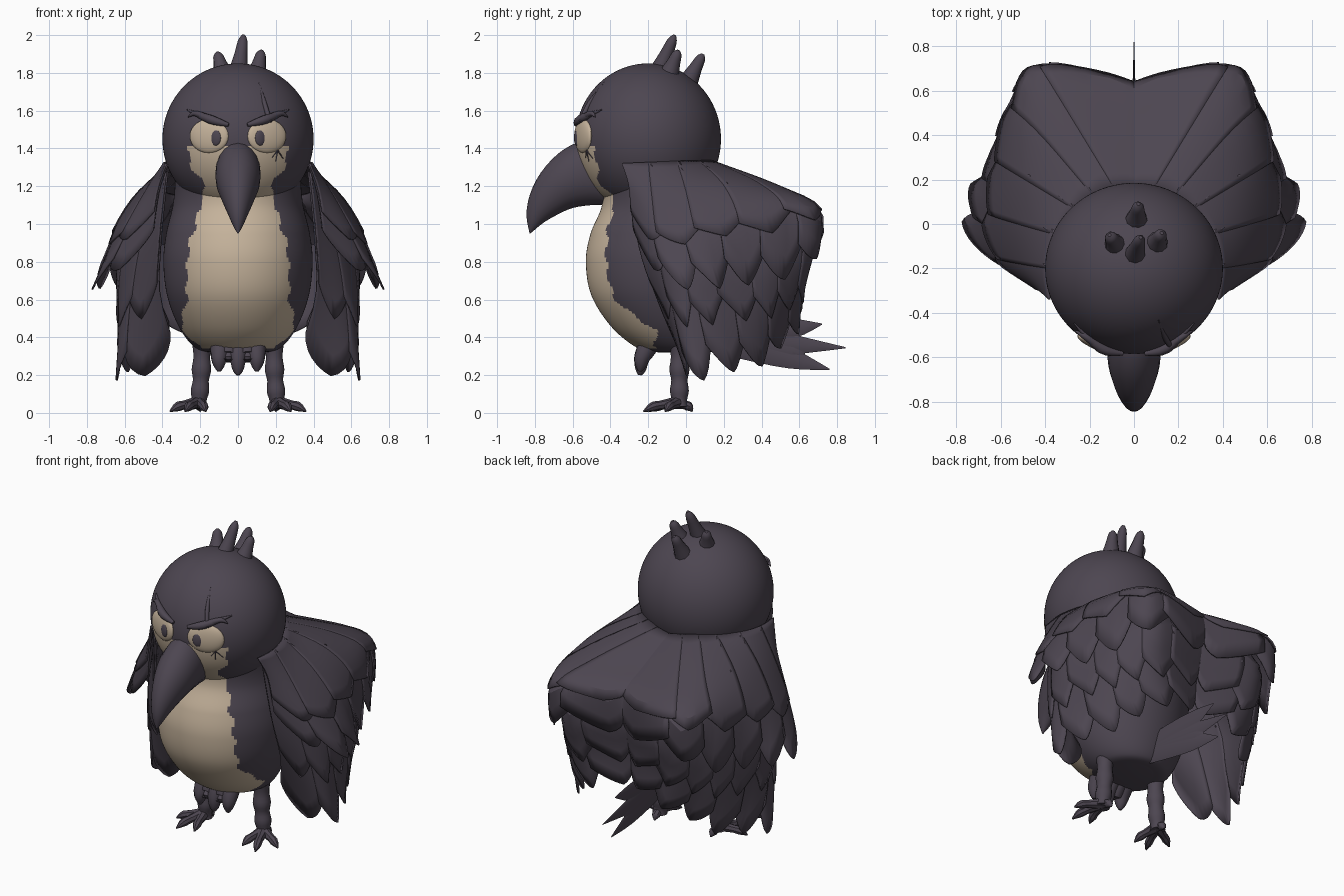
import bpy, bmesh, math, random
from mathutils import Vector, Matrix

random.seed(4)
if "Cube" in bpy.data.objects:
    bpy.data.objects.remove(bpy.data.objects["Cube"])


def material(name, rgb):
    m = bpy.data.materials.new(name)
    m.use_nodes = True
    m.diffuse_color = (*rgb, 1)
    bsdf = m.node_tree.nodes["Principled BSDF"]
    bsdf.inputs["Base Color"].default_value = (*rgb, 1)
    bsdf.inputs["Roughness"].default_value = 0.9
    return m


DARK = material("dark plumage", (0.074, 0.061, 0.082))
TAN = material("tan belly", (0.56, 0.45, 0.33))


def curve(keys, t):
    """Smooth interpolation through evenly spaced keys, t in 0..1."""
    f = min(max(t, 0), 1) * (len(keys) - 1)
    i = min(int(f), len(keys) - 2)
    f -= i
    p = [Vector(keys[min(max(i + k, 0), len(keys) - 1)]) for k in (-1, 0, 1, 2)]
    return (p[1] * 2 + (p[2] - p[0]) * f + (p[0] * 2 - p[1] * 5 + p[2] * 4 - p[3]) * f * f
            + (p[1] * 3 - p[0] - p[2] * 3 + p[3]) * f ** 3) / 2


def finish(name, bm, mats=(DARK,), rule=None, mirror=False, thick=0, angle=40):
    if not thick:
        bmesh.ops.recalc_face_normals(bm, faces=bm.faces[:])
    if rule:
        for f in bm.faces:
            f.material_index = int(rule(f.calc_center_median()))
    me = bpy.data.meshes.new(name)
    bm.to_mesh(me)
    bm.free()
    for m in mats:
        me.materials.append(m)
    ob = bpy.data.objects.new(name, me)
    bpy.context.collection.objects.link(ob)
    if thick:
        mod = ob.modifiers.new("thickness", "SOLIDIFY")
        mod.thickness, mod.offset = thick, 0
    if mirror:
        ob.modifiers.new("mirror", "MIRROR").use_clip = False
    bpy.ops.object.select_all(action="DESELECT")
    ob.select_set(True)
    bpy.context.view_layer.objects.active = ob
    bpy.ops.object.shade_smooth_by_angle(angle=math.radians(angle))


def loft(bm, rings):
    """Skin closed rings of points and cap both ends."""
    vs = [[bm.verts.new(p) for p in r] for r in rings]
    n = len(vs[0])
    for a, b in zip(vs, vs[1:]):
        for j in range(n):
            bm.faces.new((a[j], a[(j + 1) % n], b[(j + 1) % n], b[j]))
    bm.faces.new(vs[0])
    bm.faces.new(vs[-1])


def tube(bm, pts, radii, sides=10, steps=8, flat=1):
    """Tapered tube through points; flat squashes it across x."""
    rings = []
    main = Vector(pts[-1]) - Vector(pts[0])
    for s in range(steps + 1):
        t = s / steps
        c, r = curve(pts, t), max(curve([(a, 0) for a in radii], t)[0], 0.002)
        d = curve(pts, t + 0.02) - curve(pts, t - 0.02)
        q = main.rotation_difference(d) @ main.to_track_quat("Z", "Y")
        ring = [c + q @ Vector((r * math.cos(a), r * math.sin(a), 0))
                for a in (2 * math.pi * k / sides for k in range(sides))]
        rings.append([Vector((c.x + (p.x - c.x) * flat, p.y, p.z)) for p in ring])
    loft(bm, rings)


# Tan area: half width by height, front side only
def is_tan(c):
    keys = [(0.2, 0), (0.30, 0), (0.28, 0), (0.27, 0), (0.27, 0), (0.26, 0),
            (0.23, 0), (0.20, 0), (0.18, 0), (0.25, 0), (0.26, 0)]
    w = curve(keys, (c.z - 0.34) / 1.08)[0] + 0.01 * math.sin(c.z * 50)
    return c.y < -0.15 and 0.34 < c.z < 1.41 and abs(c.x) < w


# Body: height, half width, front y, back y
body_keys = [(0.32, 0.12, -0.14, 0.1), (0.34, 0.22, -0.25, 0.17), (0.45, 0.31, -0.39, 0.22),
             (0.62, 0.375, -0.50, 0.26), (0.8, 0.395, -0.53, 0.28), (0.95, 0.38, -0.505, 0.27),
             (1.1, 0.345, -0.445, 0.23), (1.24, 0.335, -0.455, 0.16), (1.38, 0.36, -0.51, 0.14)]
rings = []
for s in range(111):
    z, w, y0, y1 = curve(body_keys, s / 110)
    rings.append([((w * math.cos(a)), (y0 + y1) / 2 + (y1 - y0) / 2 * math.sin(a), z)
                  for a in (2 * math.pi * k / 160 for k in range(160))])
bm = bmesh.new()
loft(bm, rings)
finish("body", bm, (DARK, TAN), is_tan)

# Head
bm = bmesh.new()
bmesh.ops.create_uvsphere(bm, u_segments=160, v_segments=100, radius=1,
                          matrix=Matrix.Translation((0, -0.2, 1.45)) @ Matrix.Diagonal((0.4, 0.385, 0.4, 1)))
finish("head", bm, (DARK, TAN), is_tan)

# Hooked beak: upper y, z, lower y, z, half width
beak_keys = [(-0.50, 1.44, -0.42, 1.10, 0.11), (-0.58, 1.43, -0.50, 1.10, 0.12),
             (-0.68, 1.37, -0.60, 1.085, 0.115), (-0.77, 1.27, -0.68, 1.05, 0.09),
             (-0.825, 1.16, -0.75, 1.01, 0.06), (-0.845, 1.05, -0.80, 0.97, 0.03),
             (-0.828, 0.95, -0.824, 0.95, 0.003)]
rings = []
for s in range(19):
    k = curve(beak_keys, s / 18)
    top, low = Vector((0, k[0], k[1])), Vector((0, k[2], k[3]))
    rings.append([(top + low) / 2 + (top - low) / 2 * math.cos(a) + Vector((k[4] * math.sin(a), 0, 0))
                  for a in (2 * math.pi * j / 20 for j in range(20))])
bm = bmesh.new()
loft(bm, rings)
finish("beak", bm)


# Eyes, pupils and slanted brows
def face_point(x, z, lift=0):
    h = 1 - (x / 0.4) ** 2 - ((z - 1.45) / 0.4) ** 2
    return Vector((x, -0.2 - 0.385 * math.sqrt(h) - lift, z))


def disc(name, x, z, lift, size, mat):
    p = face_point(x, z, lift)
    turn = Vector((0.2, -0.5, 0)).to_track_quat("Z", "Y").to_matrix().to_4x4()
    bm = bmesh.new()
    bmesh.ops.create_uvsphere(bm, u_segments=28, v_segments=16, radius=1,
                              matrix=Matrix.Translation(p) @ turn @ Matrix.Diagonal((*size, 1)))
    finish(name, bm, (mat,), mirror=True)


disc("eyes", 0.153, 1.465, -0.012, (0.11, 0.09, 0.028), TAN)
disc("pupils", 0.118, 1.457, 0.01, (0.03, 0.042, 0.012), DARK)
bm = bmesh.new()
tube(bm, [face_point(0.05, 1.525, 0.008), face_point(0.15, 1.555, 0.015), face_point(0.27, 1.605, 0.005)],
     (0.01, 0.024, 0.003))
tube(bm, [face_point(0.18, 1.57, 0.01), face_point(0.23, 1.585, 0.012), face_point(0.265, 1.565, 0.015)],
     (0.018, 0.014, 0.002))
finish("brows", bm, mirror=True)
bm = bmesh.new()
tube(bm, [face_point(0.17, 1.54, 0.02), face_point(0.14, 1.64), face_point(0.11, 1.75)], (0.012, 0.012, 0.002))
for x, z in ((0.18, 1.35), (0.20, 1.33), (0.24, 1.345)):
    tube(bm, [face_point(0.21, 1.39, 0.004), face_point(x, z, 0.001)], (0.004, 0.002), 6, 3)
finish("scar", bm)

# Crest tufts
bm = bmesh.new()
for x, y, z, dx, dy in ((0.0, -0.15, 2.0, 0.03, 0.09), (-0.08, -0.10, 1.91, -0.03, 0.05),
                        (0.1, -0.09, 1.92, 0.025, 0.05), (0.01, 0.01, 1.9, 0.01, 0.08)):
    base = Vector((x, y, 1.79 if y < 0 else 1.75))
    tip = Vector((x + dx, y + dy, z))
    tube(bm, [base, base.lerp(tip, 0.5), base.lerp(tip, 0.85), tip], (0.055, 0.036, 0.026, 0.008))
finish("crest", bm)

# Legs with ringed scales, and clawed toes
bm = bmesh.new()
tube(bm, [(0.19, -0.035, 0.40), (0.195, -0.035, 0.2), (0.21, -0.035, 0.03)],
     (0.06, 0.052, 0.045, 0.053, 0.043, 0.05, 0.04, 0.045), 14, 21)
for x, y in ((0.36, -0.11), (0.28, -0.225), (0.17, -0.2), (0.2, 0.035)):
    a, b = Vector((0.21, -0.04, 0.055)), Vector((x, y, 0.008))
    tube(bm, [a, a.lerp(b, 0.5) + Vector((0, 0, 0.01)), a.lerp(b, 0.75) + Vector((0, 0, 0.012)), b],
         (0.035, 0.024, 0.025, 0.004), 8)
finish("legs", bm, mirror=True)

# Hanging belly feathers
bm = bmesh.new()
for x, z in ((-0.1, 0.22), (-0.05, 0.27), (0, 0.2), (0.05, 0.27), (0.1, 0.22)):
    tube(bm, [(x * 0.9, -0.18, 0.39), (x, -0.23, 0.3), (x, -0.24, z + 0.03), (x, -0.245, z)],
         (0.06, 0.045, 0.03, 0.01))
finish("belly_fringe", bm)

# Tail: thin upright fan
bm = bmesh.new()
for y, z in ((0.72, 0.47), (0.845, 0.345), (0.76, 0.23), (0.62, 0.29)):
    tube(bm, [(0, 0.12, 0.42), (0, 0.38, 0.39 + (z - 0.35) * 0.4), (0, 0.58, 0.365 + (z - 0.35) * 0.7), (0, y, z)],
         (0.09, 0.075, 0.05, 0.003), 8, 8, 0.15)
finish("tail", bm)

# Wing surfaces: stations from front edge round to the middle of the back, each from shoulder to tip
upper = [
    [(0.38, -0.34, 1.32), (0.42, -0.30, 1.2), (0.44, -0.285, 1.05), (0.45, -0.265, 0.88)],
    [(0.39, -0.2, 1.325), (0.5, -0.18, 1.15), (0.62, -0.15, 0.93), (0.75, -0.08, 0.66)],
    [(0.35, -0.05, 1.33), (0.52, 0, 1.17), (0.66, 0.05, 0.95), (0.765, 0.13, 0.64)],
    [(0.26, 0.06, 1.335), (0.49, 0.2, 1.2), (0.62, 0.28, 1.0), (0.66, 0.3, 0.65)],
    [(0.18, 0.12, 1.335), (0.41, 0.39, 1.21), (0.55, 0.52, 1.06), (0.575, 0.52, 0.7)],
    [(0.09, 0.16, 1.325), (0.29, 0.49, 1.2), (0.425, 0.71, 1.07), (0.42, 0.70, 0.82)],
    [(0, 0.17, 1.31), (0, 0.43, 1.2), (0, 0.635, 1.09), (0, 0.63, 0.83)]]
lower = [
    [(0.38, -0.30, 1.28), (0.415, -0.25, 0.9), (0.41, -0.15, 0.6), (0.29, 0.0, 0.25)],
    [(0.42, -0.2, 1.25), (0.55, -0.11, 0.85), (0.60, -0.04, 0.5), (0.62, 0.03, 0.16)],
    [(0.45, 0, 1.2), (0.62, 0.08, 0.85), (0.63, 0.12, 0.55), (0.61, 0.2, 0.2)],
    [(0.42, 0.2, 1.19), (0.57, 0.32, 0.85), (0.57, 0.36, 0.55), (0.5, 0.38, 0.23)],
    [(0.36, 0.38, 1.16), (0.5, 0.51, 0.9), (0.48, 0.51, 0.6), (0.38, 0.5, 0.34)],
    [(0.22, 0.44, 1.14), (0.35, 0.66, 0.92), (0.32, 0.62, 0.65), (0.22, 0.6, 0.42)],
    [(0, 0.42, 1.13), (0, 0.6, 0.95), (0, 0.57, 0.7), (0, 0.55, 0.48)]]


def feathers(name, stations, count, length, lift, notch, wobble):
    """Overlapping pointed feathers lying on a wing surface."""
    bm = bmesh.new()
    cols, rows, peak = 10, 8, 0.6
    for i in range(count):
        reach = length - random.random() * wobble
        grid = []
        for c in range(cols + 1):
            t = c / cols
            u = min((i + t * 1.15) / count, 1)
            keys = [curve([st[k] for st in stations], u) for k in range(4)]
            off = (peak - t) / peak if t < peak else (t - peak) / (1 - peak)
            end = reach * (1 - notch * off ** 1.2)
            line = []
            for r in range(rows + 1):
                v = end * r / rows
                p = curve(keys, v)
                out = Vector((p.x, p.y - 0.05, 0.2)).normalized()
                p = p + out * (lift + 0.018 * (1 - t) * v * v)
                line.append(bm.verts.new((max(p.x, 0), p.y, p.z)))
            grid.append(line)
        for a, b in zip(grid, grid[1:]):
            for r in range(rows):
                bm.faces.new((a[r], a[r + 1], b[r + 1], b[r]))
    finish(name, bm, mirror=True, thick=0.01, angle=25)


feathers("wing_long_feathers", lower, 7, 1.0, -0.01, 0.17, 0.04)
feathers("wing_middle_feathers", lower, 8, 0.76, 0.002, 0.2, 0.06)
feathers("wing_upper_feathers", upper, 7, 1.0, -0.01, 0.16, 0.04)
feathers("wing_shoulder_feathers", upper, 6, 0.76, 0.0, 0.12, 0.05)
